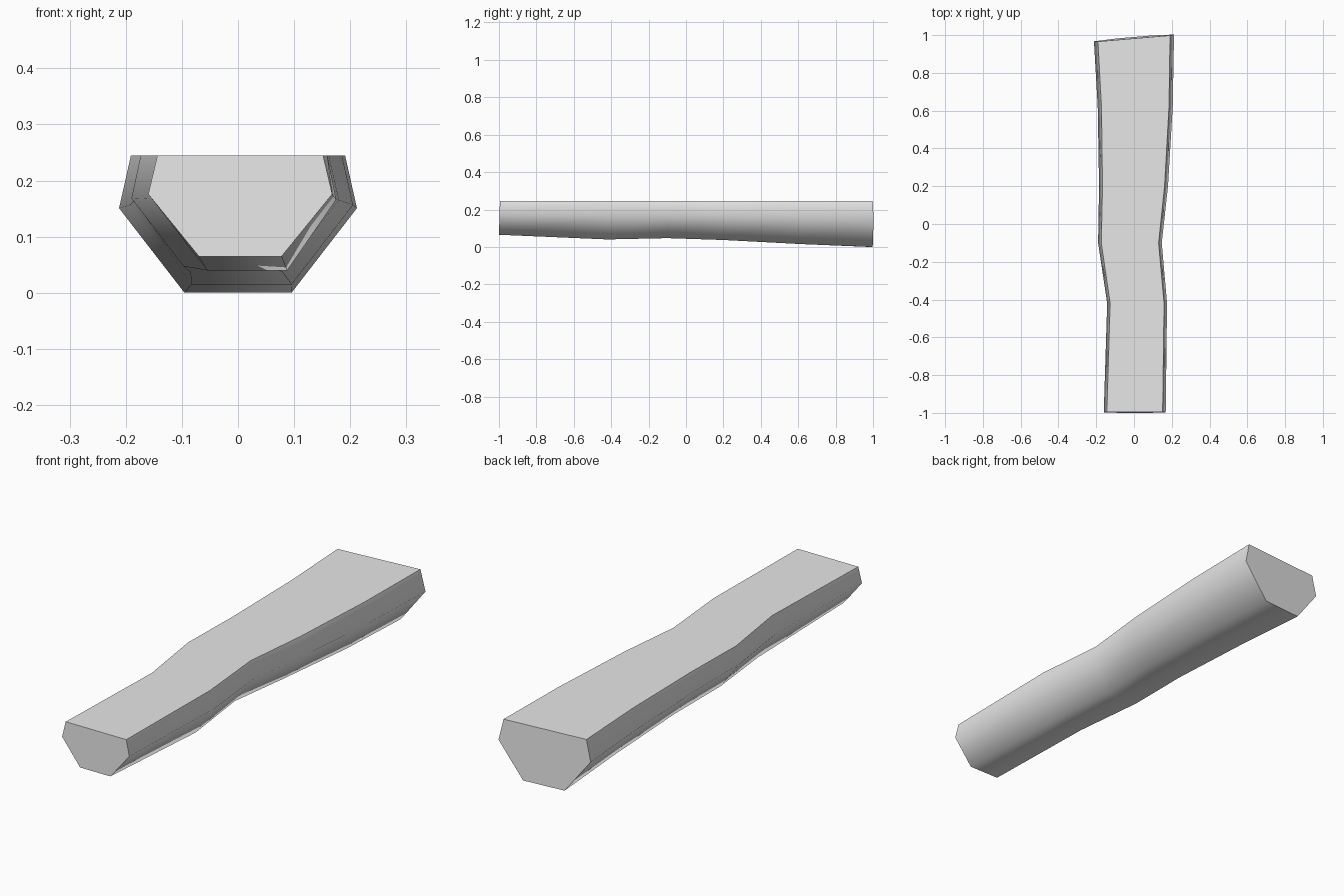
import bpy, bmesh, math

cube = bpy.data.objects.get("Cube")
if cube:
    bpy.data.objects.remove(cube)

TOP = 0.245
# Stations along the log: y, left edge, right edge, underside height
STATIONS = [(-0.995, -0.16, 0.168, 0.065), (-0.42, -0.142, 0.175, 0.04),
            (-0.1, -0.19, 0.147, 0.047), (0.2, -0.185, 0.18, 0.037),
            (0.62, -0.192, 0.205, 0.015), (0.982, -0.212, 0.212, 0.0)]
# Half-hexagon section: fraction of half width, fraction of depth
SECTION = [(-0.9, 0), (-1, 0.385), (-0.45, 1), (0.45, 1), (1, 0.385), (0.9, 0)]

bark = bpy.data.materials.new("plain_grey")
bark.use_nodes = True
grey = (0.8, 0.8, 0.8, 1)
bark.diffuse_color = grey
bark.node_tree.nodes["Principled BSDF"].inputs["Base Color"].default_value = grey

# Loft the section through the stations
bm = bmesh.new()
rings = []
for i, (y, left, right, low) in enumerate(STATIONS):
    centre, half = (left + right) / 2, (right - left) / 2
    ring = []
    for u, d in SECTION:
        x = centre + u * half
        py = y
        if i == 0:                      # front cut leans slightly forward
            py -= 0.005 * d
        elif i == len(STATIONS) - 1:    # back cut runs at a slant
            py += 0.085 * x + 0.008 * d
        ring.append(bm.verts.new((x, py, TOP - d * (TOP - low))))
    rings.append(ring)

for a, b in zip(rings, rings[1:]):
    for k in range(len(SECTION)):
        n = (k + 1) % len(SECTION)
        bm.faces.new((a[k], a[n], b[n], b[k]))
bm.faces.new(rings[0])
bm.faces.new(rings[-1])
bmesh.ops.recalc_face_normals(bm, faces=bm.faces)

mesh = bpy.data.meshes.new("split_log")
bm.to_mesh(mesh)
bm.free()
mesh.materials.append(bark)
log = bpy.data.objects.new("split_log", mesh)
bpy.context.collection.objects.link(log)

# Rounded sides, crisp top and end cuts
bpy.context.view_layer.objects.active = log
log.select_set(True)
bpy.ops.object.shade_smooth_by_angle(angle=math.radians(62))
